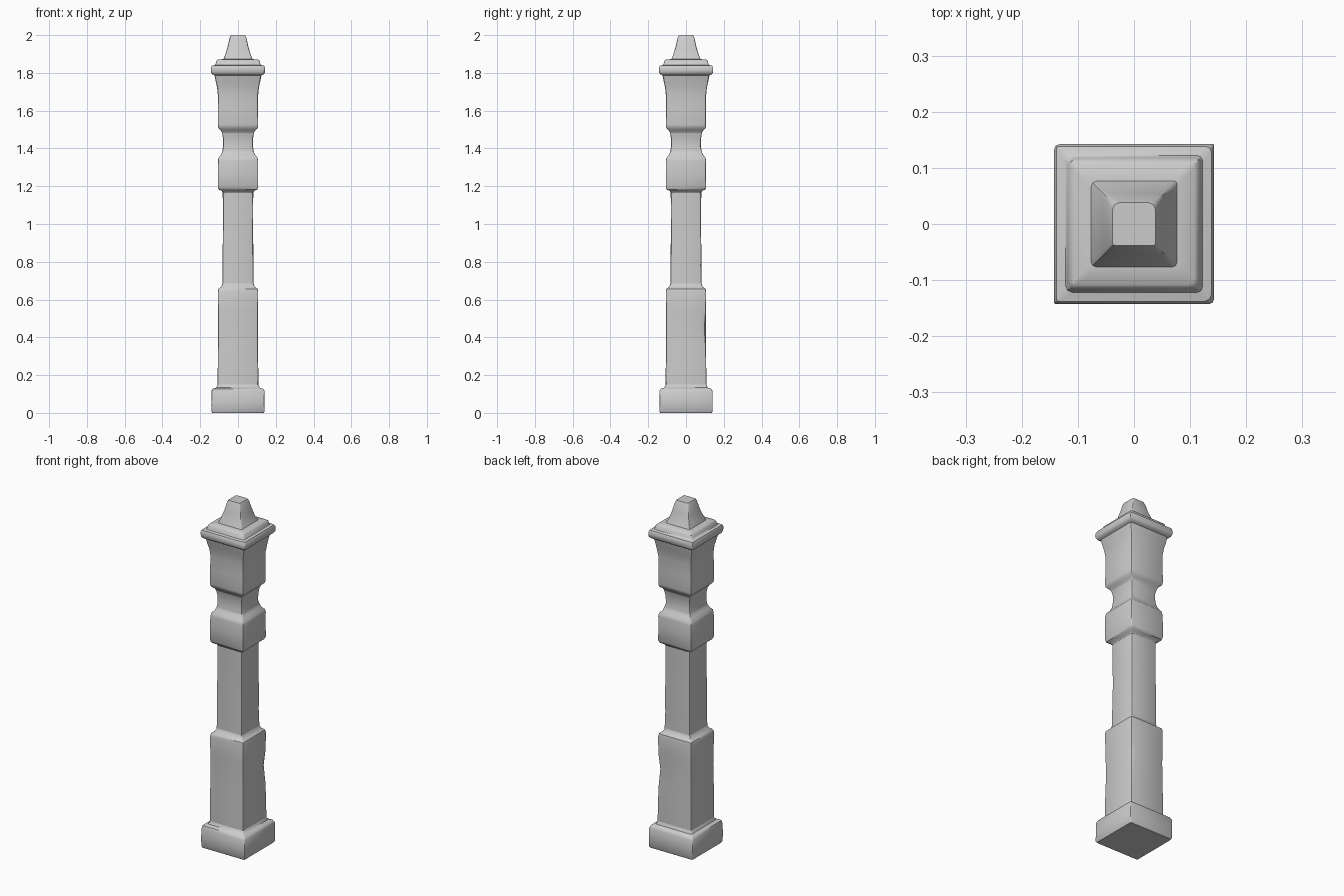
import bpy, bmesh, math, random

if "Cube" in bpy.data.objects:
    bpy.data.objects.remove(bpy.data.objects["Cube"])

random.seed(4)

# Each part: (name, [(half width, height), ...]); a part starts where the last one ends
PARTS = [
    ("plinth", [(0.136, 0), (0.141, 0.008), (0.141, 0.06), (0.140, 0.115), (0.135, 0.127),
                (0.115, 0.134), (0.108, 0.15)]),
    ("lower_block", [(0.107, 0.26), (0.106, 0.36), (0.106, 0.45), (0.106, 0.54),
                     (0.107, 0.64), (0.104, 0.656), (0.088, 0.668), (0.082, 0.685)]),
    ("shaft", [(0.081, 0.78), (0.081, 0.87), (0.080, 0.96), (0.080, 1.06), (0.081, 1.165)]),
    ("collar", [(0.086, 1.175), (0.103, 1.183), (0.107, 1.196), (0.107, 1.27),
                (0.106, 1.335), (0.103, 1.352), (0.090, 1.366), (0.083, 1.385)]),
    ("neck", [(0.079, 1.41), (0.079, 1.45), (0.084, 1.482)]),
    ("head", [(0.092, 1.497), (0.104, 1.508), (0.107, 1.525), (0.107, 1.61), (0.107, 1.685),
              (0.111, 1.725), (0.118, 1.755), (0.124, 1.787)]),
    ("cap", [(0.137, 1.793), (0.143, 1.803), (0.143, 1.826), (0.138, 1.838), (0.122, 1.842),
             (0.118, 1.848), (0.115, 1.864), (0.108, 1.870), (0.077, 1.873)]),
    ("finial", [(0.066, 1.90), (0.055, 1.94), (0.043, 1.99), (0.038, 2.0)]),
]
CORNERS = [(1, -1), (1, 1), (-1, 1), (-1, -1)]


def ring(half, z):
    """Square section with four unevenly worn, rounded corners."""
    points = []
    for i, (sx, sy) in enumerate(CORNERS):
        r = random.uniform(0.003, 0.013)
        if i == 1 and 0.4 < z < 0.5:
            r = 0.032                      # chipped corner
        start = math.atan2(sy, sx) - math.pi / 4
        for k in range(3):
            a = start + k * math.pi / 4
            points.append((sx * (half - r) + r * math.cos(a),
                           sy * (half - r) + r * math.sin(a), z))
    return points


def loft(name, rings, cap_bottom, cap_top):
    bm = bmesh.new()
    loops = [[bm.verts.new(p) for p in pts] for pts in rings]
    for low, high in zip(loops, loops[1:]):
        for i in range(len(low)):
            j = (i + 1) % len(low)
            bm.faces.new((low[i], low[j], high[j], high[i]))
    if cap_bottom:
        bm.faces.new(loops[0][::-1])
    if cap_top:
        bm.faces.new(loops[-1])
    mesh = bpy.data.meshes.new(name)
    bm.to_mesh(mesh)
    bm.free()
    obj = bpy.data.objects.new(name, mesh)
    bpy.context.collection.objects.link(obj)
    return obj


# Stack the parts, sharing the ring where two parts meet
objects, last = [], None
for n, (name, profile) in enumerate(PARTS):
    rings = [ring(h, z) for h, z in profile]
    if last:
        rings.insert(0, last)
    last = rings[-1]
    objects.append(loft(name, rings, n == 0, n == len(PARTS) - 1))

# Soft shading with crisp edges
for obj in objects:
    obj.select_set(True)
bpy.context.view_layer.objects.active = objects[0]
bpy.ops.object.shade_smooth_by_angle(angle=math.radians(40))
